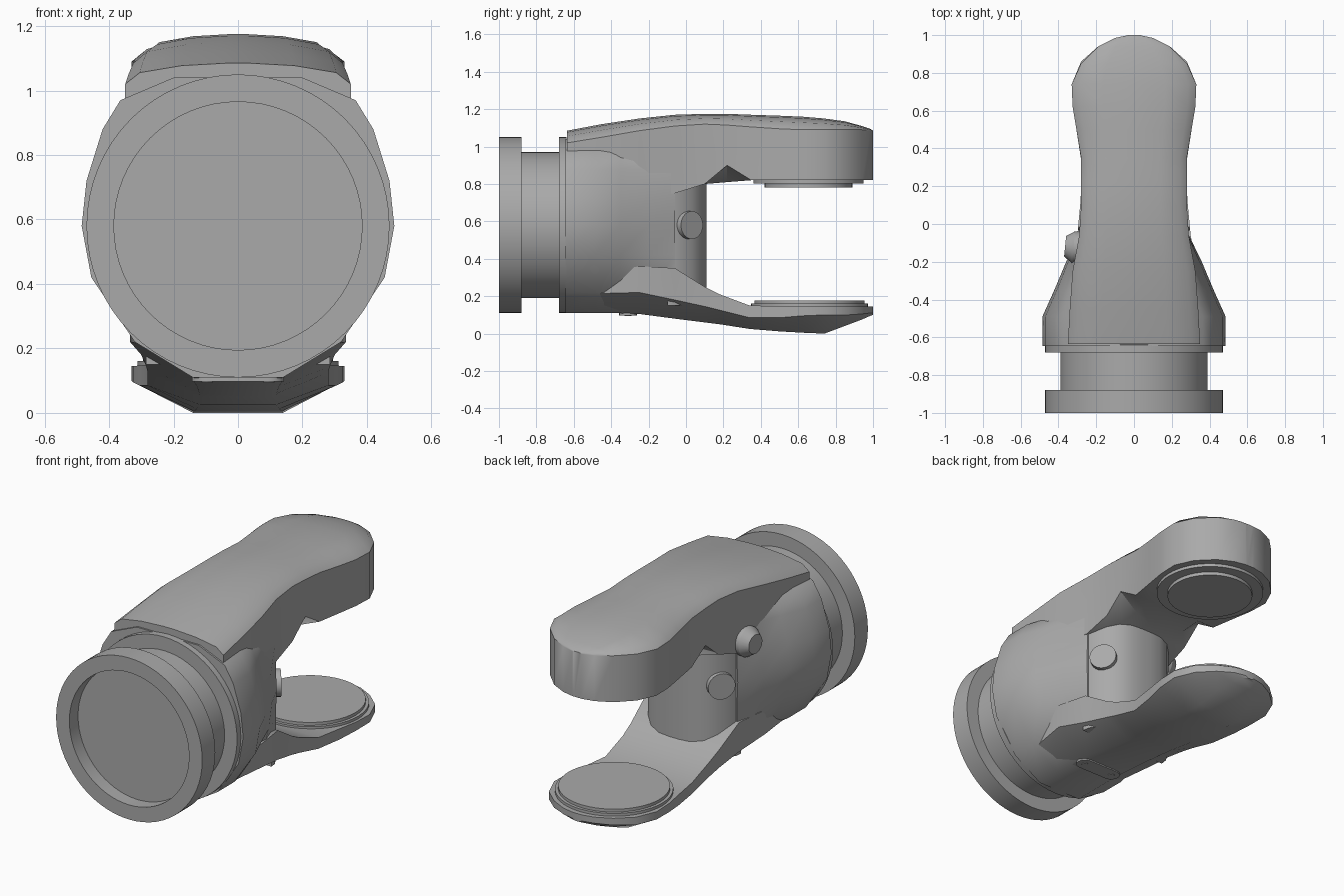
import bpy, bmesh, math
from mathutils import Vector

if "Cube" in bpy.data.objects:
    bpy.data.objects.remove(bpy.data.objects["Cube"], do_unlink=True)

grey = bpy.data.materials.new("plain_grey")
grey.use_nodes = True
grey.diffuse_color = (0.4, 0.4, 0.4, 1)
grey.node_tree.nodes["Principled BSDF"].inputs["Base Color"].default_value = (0.4, 0.4, 0.4, 1)

AXIS_Z = 0.58


def finish(name, bm, angle=30):
    bmesh.ops.recalc_face_normals(bm, faces=bm.faces)
    mesh = bpy.data.meshes.new(name)
    bm.to_mesh(mesh)
    bm.free()
    obj = bpy.data.objects.new(name, mesh)
    bpy.context.collection.objects.link(obj)
    mesh.materials.append(grey)
    bpy.ops.object.select_all(action="DESELECT")
    obj.select_set(True)
    bpy.context.view_layer.objects.active = obj
    bpy.ops.object.shade_smooth_by_angle(angle=math.radians(angle))
    return obj


def bridge(bm, rings):
    """Skin consecutive closed rings of points and cap both ends."""
    rings = [[bm.verts.new(p) for p in ring] for ring in rings]
    for a, b in zip(rings, rings[1:]):
        for i in range(len(a)):
            j = (i + 1) % len(a)
            bm.faces.new((a[i], a[j], b[j], b[i]))
    bm.faces.new(rings[0])
    bm.faces.new(rings[-1])


def loft(name, sections, angle=30):
    """Each section is y plus the right-hand half outline from bottom to top."""
    bm = bmesh.new()
    bridge(bm, [[(x, y, z) for x, z in half] + [(-x, y, z) for x, z in reversed(half)]
                for y, half in sections])
    return finish(name, bm, angle)


def turned(name, profile, centre, axis, sides=48):
    """Revolve (radius, height) pairs around an axis through centre."""
    turn = Vector((0, 0, 1)).rotation_difference(Vector(axis)).to_matrix()
    bm = bmesh.new()
    bridge(bm, [[Vector(centre) + turn @ Vector((r * math.cos(t), r * math.sin(t), h))
                 for t in (math.tau * i / sides for i in range(sides))]
                for r, h in profile])
    return finish(name, bm)


# Flanged coupling with a shallow socket in its front
turned("coupling_flange",
       [(0.385, 0.08), (0.385, 0), (0.47, 0), (0.47, 0.12), (0.39, 0.12), (0.39, 0.32),
        (0.47, 0.32), (0.47, 0.36), (0.42, 0.37)],
       (0, -1, AXIS_Z), (0, 1, 0), 64)

# Round body narrowing toward the fork
outline = [(0.14, 0.11), (0.32, 0.22), (0.455, 0.42), (0.485, 0.58),
           (0.47, 0.72), (0.42, 0.88), (0.365, 0.97), (0.2, 1.04)]
widths = [(-0.645, 1), (-0.49, 1), (-0.35, 0.87), (-0.2, 0.74), (-0.06, 0.6)]
loft("body", [(y, [(max(x * s, min(x, 0.285)), z) for x, z in outline]) for y, s in widths], 40)

# Rounded block between the two jaws
block = [(-0.1, 0.285), (-0.06, 0.28), (0.03, 0.225), (0.08, 0.17), (0.105, 0.1), (0.11, 0.03)]
loft("throat_block", [(y, [(w, 0.15), (w, 0.86)]) for y, w in block], 40)

# Upper jaw: y, half width, lower side edge, underside, shoulder, crown
upper = [(-0.635, 0.35, 0.96, 0.9, 1.02, 1.085),
         (-0.45, 0.34, 0.85, 0.8, 1.05, 1.12),
         (-0.25, 0.325, 0.75, 0.7, 1.085, 1.15),
         (-0.06, 0.29, 0.75, 0.75, 1.11, 1.17),
         (0.1, 0.28, 0.8, 0.8, 1.12, 1.175),
         (0.22, 0.28, 0.9, 0.81, 1.115, 1.175),
         (0.35, 0.28, 0.82, 0.82, 1.105, 1.17),
         (0.5, 0.305, 0.82, 0.82, 1.095, 1.165),
         (0.62, 0.325, 0.82, 0.82, 1.09, 1.16),
         (0.74, 0.33, 0.82, 0.82, 1.09, 1.15),
         (0.85, 0.28, 0.82, 0.82, 1.09, 1.135),
         (0.94, 0.19, 0.82, 0.82, 1.09, 1.11),
         (0.985, 0.1, 0.82, 0.82, 1.085, 1.095),
         (1.0, 0.03, 0.82, 0.82, 1.08, 1.085)]
loft("upper_jaw", [(y, [(w * 0.6, under), (w, low), (w, edge),
                        (w * 0.87, edge + 0.55 * (top - edge)),
                        (w * 0.5, top - 0.12 * (top - edge)), (w * 0.1, top)])
                   for y, w, low, under, edge, top in upper], 35)

# Lower jaw: y, half width, keel, chine, top
lower = [(-0.62, 0.28, 0.12, 0.21, 0.3),
         (-0.25, 0.335, 0.105, 0.22, 0.36),
         (-0.06, 0.3, 0.08, 0.18, 0.35),
         (0.1, 0.285, 0.06, 0.145, 0.25),
         (0.18, 0.28, 0.05, 0.125, 0.21),
         (0.34, 0.28, 0.025, 0.085, 0.15),
         (0.5, 0.305, 0.012, 0.085, 0.147),
         (0.62, 0.325, 0.005, 0.095, 0.145),
         (0.74, 0.33, 0, 0.1, 0.145),
         (0.86, 0.28, 0.045, 0.1, 0.145),
         (0.94, 0.19, 0.075, 0.105, 0.145),
         (0.985, 0.1, 0.095, 0.11, 0.145),
         (1.0, 0.03, 0.1, 0.11, 0.145)]
loft("lower_jaw", [(y, [(w * 0.42, keel), (w, chine), (w, top)])
                   for y, w, keel, chine, top in lower])

# Stepped round pads facing each other on the jaws
turned("upper_pad", [(0.295, -0.02), (0.295, 0.018), (0.235, 0.018), (0.235, 0.038)],
       (0, 0.655, 0.82), (0, 0, -1))
turned("lower_pad", [(0.312, -0.02), (0.312, 0.016), (0.295, 0.016), (0.295, 0.033)],
       (0, 0.66, 0.145), (0, 0, 1))

# Buttons on both slanted sides of the throat
for side, label in ((1, "left"), (-1, "right")):
    turned(label + "_throat_button", [(0.075, -0.04), (0.075, 0.035)],
           (side * 0.225, 0.01, AXIS_Z), (side * 0.78, 0.62, 0), 24)

# Tapered side knob
turned("side_knob", [(0.085, -0.08), (0.085, 0.025), (0.055, 0.07)],
       (-0.295, -0.125, 0.8), (-1, 0.1, 0), 24)

# Small rounded plate with two pins under the body
bm = bmesh.new()
rim = [(sx * 0.095 + 0.048 * math.cos(a + t), -0.31 + 0.048 * math.sin(a + t))
       for sx, a in ((1, -math.pi / 2), (-1, math.pi / 2))
       for t in (math.pi * i / 8 for i in range(9))]
bridge(bm, [[(x, y, z) for x, y in rim] for z in (0.098, 0.13)])
finish("under_plate", bm)
for side, label in ((1, "left"), (-1, "right")):
    turned(label + "_plate_pin", [(0.018, 0), (0.018, 0.004)],
           (side * 0.095, -0.31, 0.098), (0, 0, -1), 12)
